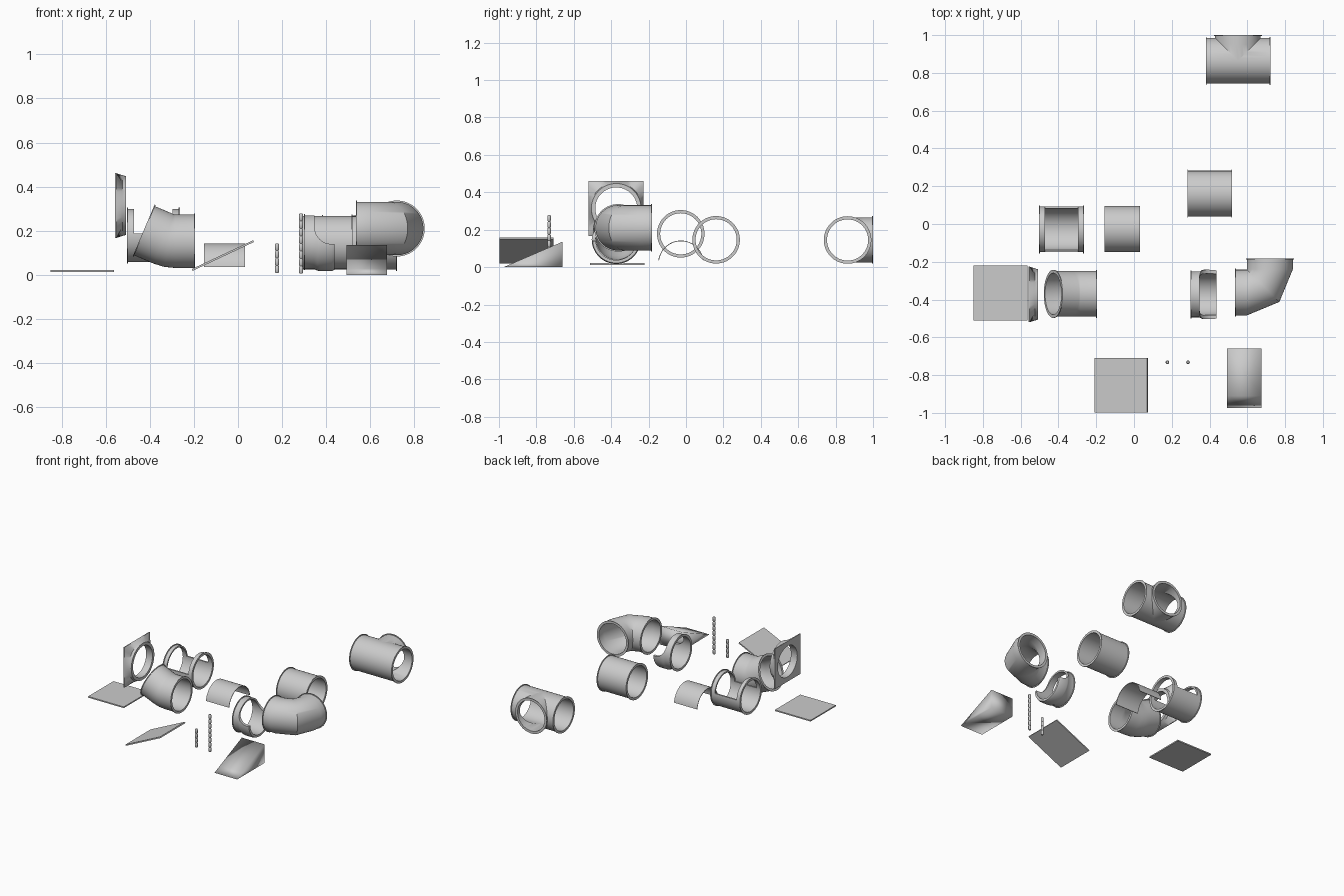
import bpy, bmesh
from math import sin, cos, pi, radians
from mathutils import Vector as V

if "Cube" in bpy.data.objects:
    bpy.data.objects.remove(bpy.data.objects["Cube"])

N = 64
R, RF, RI = 0.121, 0.127, 0.110   # tube, flange and bore radii
X, Y, Z = V((1, 0, 0)), V((0, 1, 0)), V((0, 0, 1))


def finish(name, bm, angle=35):
    bmesh.ops.recalc_face_normals(bm, faces=bm.faces)
    me = bpy.data.meshes.new(name)
    bm.to_mesh(me)
    bm.free()
    ob = bpy.data.objects.new(name, me)
    bpy.context.collection.objects.link(ob)
    smooth(ob, angle)
    return ob


def smooth(ob, angle=35):
    bpy.ops.object.select_all(action='DESELECT')
    ob.select_set(True)
    bpy.context.view_layer.objects.active = ob
    bpy.ops.object.shade_smooth_by_angle(angle=radians(angle))


def ring(c, u, w, r, square=False):
    pts = []
    for i in range(N):
        a = 2 * pi * i / N
        k = r / max(abs(cos(a)), abs(sin(a))) if square else r
        pts.append(V(c) + u * (k * cos(a)) + w * (k * sin(a)))
    return pts


def loft(name, rings, closed=True, caps=False):
    bm = bmesh.new()
    vs = [[bm.verts.new(p) for p in r] for r in rings]
    n = len(vs[0])
    for k in range(len(vs) if closed else len(vs) - 1):
        a, b = vs[k], vs[(k + 1) % len(vs)]
        for i in range(n):
            j = (i + 1) % n
            bm.faces.new((a[i], a[j], b[j], b[i]))
    if caps:
        bm.faces.new(vs[0])
        bm.faces.new(vs[-1])
    return finish(name, bm)


def pipe(name, st, w, solid=False, flange=(True, True)):
    """Flanged pipe through stations (centre, in-plane direction)."""
    st = [(V(c), u.normalized()) for c, u in st]
    t0 = (st[1][0] - st[0][0]).normalized() * 0.005
    t1 = (st[-2][0] - st[-1][0]).normalized() * 0.005
    out = []
    if flange[0]:
        c, u = st[0]
        out += [ring(c, u, w, RF), ring(c + t0, u, w, RF), ring(c + t0, u, w, R)]
    else:
        out.append(ring(*st[0], w, R))
    out += [ring(c, u, w, R) for c, u in st[1:-1]]
    c, u = st[-1]
    if flange[1]:
        out += [ring(c + t1, u, w, R), ring(c + t1, u, w, RF), ring(c, u, w, RF)]
    else:
        out.append(ring(c, u, w, R))
    if solid:
        return loft(name, out, False, True)
    return loft(name, out + [ring(c, u, w, RI) for c, u in reversed(st)])


def prism(name, pts, d, angle=35):
    """Extrude a closed outline along d."""
    bm = bmesh.new()
    f = bm.faces.new([bm.verts.new(p) for p in pts])
    g = bmesh.ops.extrude_face_region(bm, geom=[f])
    bmesh.ops.translate(bm, vec=d, verts=[v for v in g['geom'] if isinstance(v, bmesh.types.BMVert)])
    return finish(name, bm, angle)


def boolean(ob, cutter, op='DIFFERENCE'):
    m = ob.modifiers.new('cut', 'BOOLEAN')
    m.operation, m.object, m.solver = op, cutter, 'EXACT'
    bpy.ops.object.select_all(action='DESELECT')
    bpy.context.view_layer.objects.active = ob
    while ob.modifiers[0] != m:
        bpy.ops.object.modifier_move_up(modifier=m.name)
    bpy.ops.object.modifier_apply(modifier=m.name)
    bpy.data.objects.remove(cutter)


def xz_box(x0, x1, z0, z1, y0, y1, name='cutter'):
    return prism(name, [(x0, y0, z0), (x1, y0, z0), (x1, y0, z1), (x0, y0, z1)], Y * (y1 - y0))


# Tee: main run along x, short branch towards +y
cy, cz = 0.864, 0.145
tee = pipe('tee_pipe', [((0.38, cy, cz), Z), ((0.55, cy, cz), Z), ((0.722, cy, cz), Z)], Y, solid=True)
boolean(tee, pipe('branch', [((0.55, cy, cz), Z), ((0.55, 0.95, cz), Z), ((0.55, 1.0, cz), Z)],
                  X, solid=True, flange=(False, True)), 'UNION')
boolean(tee, loft('bore', [ring((x, cy, cz), Z, Y, RI) for x in (0.3, 0.8)], False, True))
boolean(tee, loft('bore', [ring((0.55, y, cz), Z, X, RI - 0.001) for y in (cy, 1.1)], False, True))

# Straight pipe
pipe('straight_pipe', [((x, 0.161, 0.146), Z) for x in (0.282, 0.4, 0.52)], Y)

# Inspection pipe with the upper half of its middle opened
access = pipe('access_pipe', [((x, -0.028, 0.178), Z) for x in (-0.503, -0.38, -0.264)], Y)
boolean(access, xz_box(-0.472, -0.297, 0.188, 0.4, -0.3, 0.2))

# Curved cover for the inspection opening
arc = [radians(7 + 166 * i / 32) for i in range(33)]
outline = [(-0.155, -0.027 + r * cos(a), 0.02 + r * sin(a))
           for r, aa in ((0.122, arc), (0.118, arc[::-1])) for a in aa]
prism('access_cover', outline, X * 0.186)

# Shallow bend in the xz plane
px, pz, d = -0.285, 0.282, 0.13
bend = [((-0.195, -0.37, 0.152), Z)]
for deg in (0, 11.5, 23):
    u = V((sin(radians(deg)), 0, cos(radians(deg))))
    bend.append((V((px, -0.37, pz)) - u * d, u))
bend.append((bend[-1][0] + V((-u.z, 0, u.x)) * 0.1, u))
pipe('shallow_bend', bend, Y)

# Right-angle elbow in the xy plane, two mitred segments
pivot = V((0.597, -0.24, 0.21))
elbow = [((0.535, -0.24 - 0.123, 0.21), Y)]
for deg in (0, 45, 90):
    u = V((-sin(radians(deg)), cos(radians(deg)), 0))
    elbow.append((pivot - u * 0.123, u))
elbow.append(((0.72, -0.182, 0.21), u))
pipe('right_angle_elbow', elbow, Z)

# Saddle collar: full ring, lower half extended with a rounded shoulder
sc = (-0.373, 0.148)
prof = [(0.30, RF), (0.305, RF), (0.305, R), (0.345, R), (0.36, 0.129), (0.37, 0.131),
        (0.425, 0.131), (0.437, 0.126), (0.437, RI), (0.30, RI)]
saddle = loft('saddle_collar', [ring((x, *sc), Z, Y, r) for x, r in prof])
notch = [(0.348, 0.4), (0.348, 0.215)]
for i in range(9):
    a = pi + pi / 2 * i / 8
    notch.append((0.423 + 0.075 * cos(a), 0.215 + 0.075 * sin(a)))
notch += [(0.5, 0.14), (0.5, 0.4)]
notch.pop(2)
boolean(saddle, prism('cutter', [(x, -0.6, z) for x, z in notch], Y * 0.45))

# Square-to-round wall flange
fc = (-0.373, 0.314)
loft('wall_flange', [ring((x, *fc), Z, Y, r, s) for x, r, s in
                     [(-0.558, 0.112, False), (-0.558, 0.147, True), (-0.552, 0.147, True),
                      (-0.525, 0.138, False), (-0.507, 0.133, False), (-0.507, 0.112, False)]])

# Flat plate and tilted plate
xz_box(-0.85, -0.563, 0.012, 0.021, -0.512, -0.221, 'flat_plate')
prism('tilted_plate', [(-0.21, -0.997, 0.026), (-0.206, -0.997, 0.018),
                       (0.073, -0.997, 0.149), (0.069, -0.997, 0.157)], Y * 0.288)

# Wedge, softly shaded across its edges
prism('wedge_block', [(0.493, y, z) for y, z in
                      [(-0.975, 0), (-0.66, 0), (-0.66, 0.136), (-0.91, 0.028)]], X * 0.183, 180)

# Beaded rods
for name, x, z0, z1, n in (('short_rod', 0.177, 0.008, 0.143, 4), ('long_rod', 0.286, 0.005, 0.278, 8)):
    h = (z1 - z0) / n
    prof = []
    for i in range(n):
        b = z0 + i * h
        prof += [(b, 0.006), (b + 0.15 * h, 0.0095), (b + 0.85 * h, 0.0095)]
    prof.append((z1, 0.006))
    loft(name, [ring((x, -0.732, z), X, Y, r)[::4] for z, r in prof], False, True)

for ob in bpy.data.objects:
    if ob.name != 'wedge_block':
        smooth(ob)
